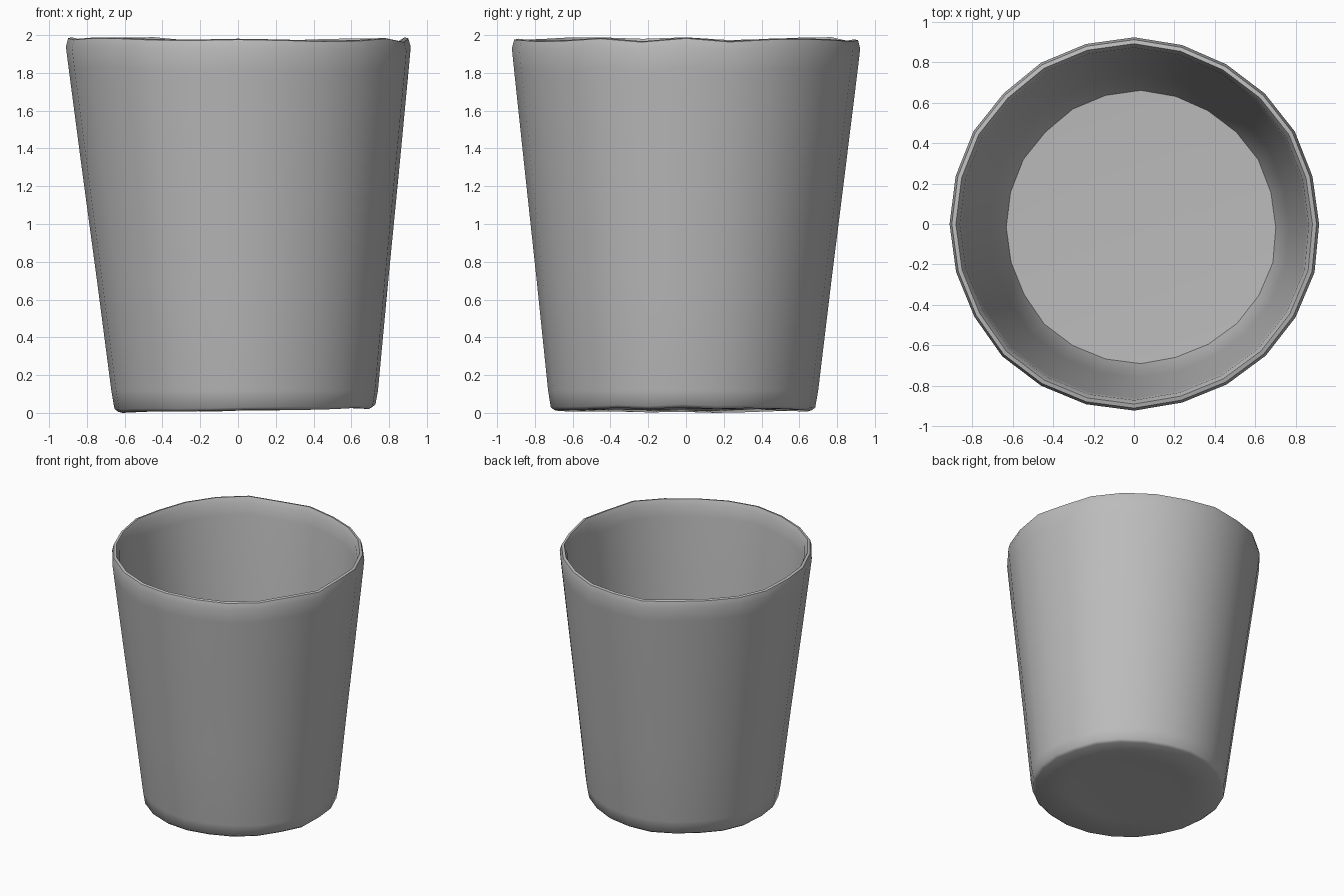
import bpy, bmesh, math, random
from mathutils import Vector

cube = bpy.data.objects.get("Cube")
if cube:
    bpy.data.objects.remove(cube, do_unlink=True)

random.seed(4)
SIDES = 24

# Clay-grey surface
grey = bpy.data.materials.new("plain grey")
grey.use_nodes = True
grey.diffuse_color = (0.5, 0.5, 0.5, 1)
grey.node_tree.nodes["Principled BSDF"].inputs["Base Color"].default_value = grey.diffuse_color

# Wall section from underside, up the outside, over the rim and down to the floor
profile = [(0.45, 0.025), (0.675, 0.015), (0.695, 0.03), (0.71, 0.12),
           (0.775, 0.7), (0.845, 1.3), (0.905, 1.82), (0.917, 1.93),
           (0.905, 1.975), (0.885, 1.98), (0.866, 1.94), (0.855, 1.85),
           (0.80, 1.3), (0.745, 0.7), (0.705, 0.25), (0.67, 0.15), (0.4, 0.14)]


def center(z):
    """The base sits slightly off the axis of the rim."""
    t = 1 - z / 2
    return Vector((0.037 * t, -0.017 * t, z))


# Slightly uneven edge, shared by the inside and outside of the wall
wobble = [random.uniform(-0.007, 0.007) for _ in range(SIDES)]
lift = [random.uniform(-0.012, 0.012) for _ in range(SIDES)]

bm = bmesh.new()
rings = []
for r, z in profile:
    ring = []
    for i in range(SIDES):
        a = math.tau * i / SIDES
        radius = r + wobble[i]
        p = center(z) + Vector((radius * math.cos(a), radius * math.sin(a), 0))
        if z > 1.8:
            p.z += lift[i]
        elif z < 0.1:
            p.z = max(0, p.z + 0.012 * math.cos(a) + lift[i] * 0.4)
        ring.append(bm.verts.new(p))
    rings.append(ring)

for low, high in zip(rings, rings[1:]):
    for i in range(SIDES):
        j = (i + 1) % SIDES
        bm.faces.new((low[i], low[j], high[j], high[i]))

# Close the underside and the inner floor
bm.faces.new(list(reversed(rings[0])))
bm.faces.new(rings[-1])
bmesh.ops.recalc_face_normals(bm, faces=bm.faces)

# Rest on the ground
lowest = min(v.co.z for v in bm.verts)
bmesh.ops.translate(bm, verts=bm.verts, vec=(0, 0, -lowest))

mesh = bpy.data.meshes.new("cup")
bm.to_mesh(mesh)
bm.free()
mesh.materials.append(grey)
cup = bpy.data.objects.new("cup", mesh)
bpy.context.collection.objects.link(cup)
bpy.context.view_layer.objects.active = cup
cup.select_set(True)
bpy.ops.object.shade_smooth_by_angle(angle=math.radians(60))
